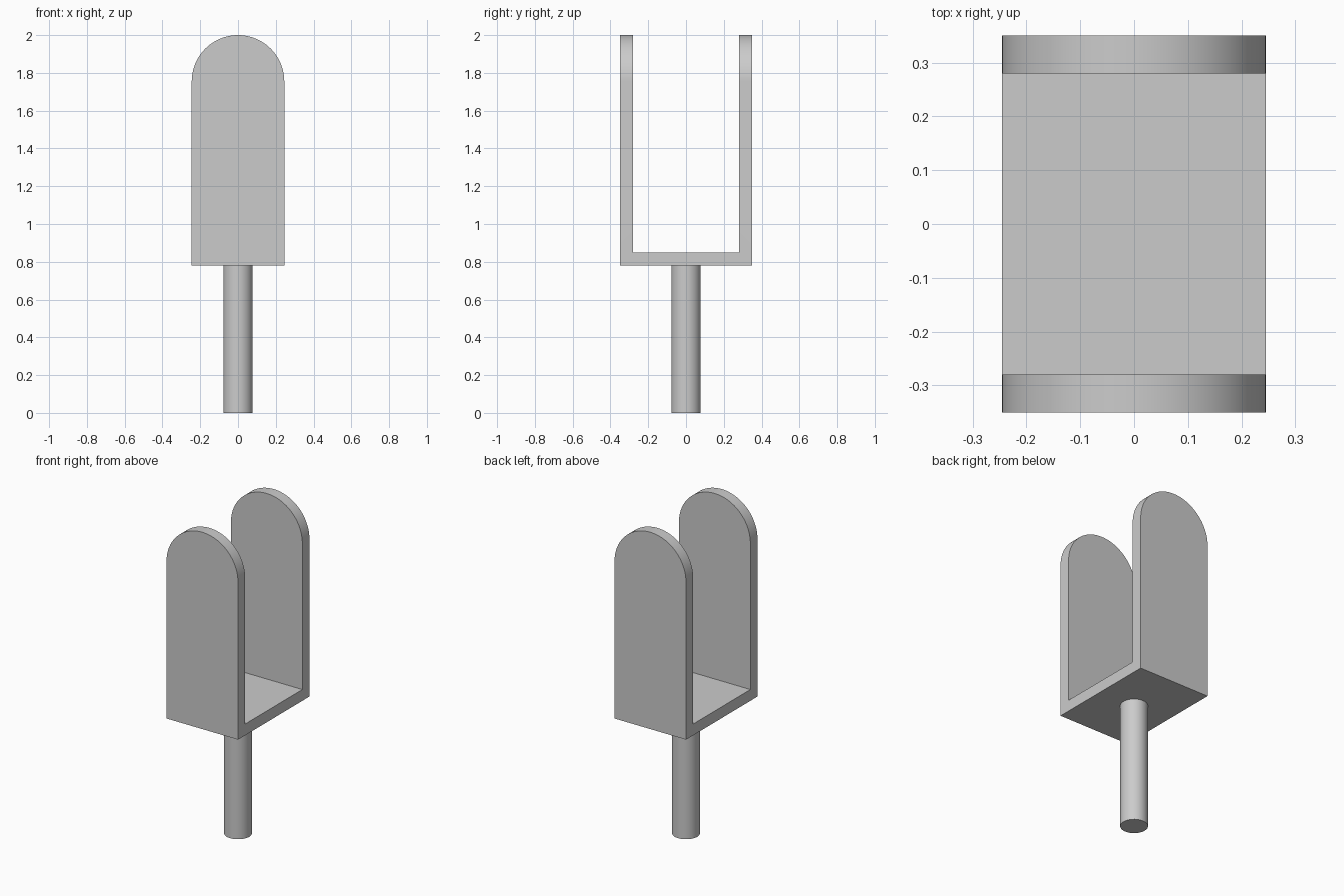
import bpy, bmesh
from math import sin, cos, pi, radians
from mathutils import Vector

cube = bpy.data.objects.get("Cube")
if cube:
    bpy.data.objects.remove(cube, do_unlink=True)

HALF_W, HALF_D, THICK = 0.245, 0.35, 0.07
BASE_Z, TOP_Z = 0.78, 2.0
STEM_R = 0.078

grey = bpy.data.materials.new("plain grey")
grey.use_nodes = True
colour = (0.6, 0.6, 0.6, 1)
grey.diffuse_color = colour
grey.node_tree.nodes["Principled BSDF"].inputs["Base Color"].default_value = colour


def prism(name, profile, sweep):
    """Extrude a closed profile along the sweep vector."""
    bm = bmesh.new()
    face = bm.faces.new([bm.verts.new(p) for p in profile])
    new = bmesh.ops.extrude_face_region(bm, geom=[face])["geom"]
    bmesh.ops.translate(bm, vec=Vector(sweep),
                        verts=[v for v in new if isinstance(v, bmesh.types.BMVert)])
    bmesh.ops.recalc_face_normals(bm, faces=bm.faces)
    mesh = bpy.data.meshes.new(name)
    bm.to_mesh(mesh)
    bm.free()
    mesh.materials.append(grey)
    obj = bpy.data.objects.new(name, mesh)
    bpy.context.collection.objects.link(obj)
    return obj


def select(obj):
    bpy.ops.object.select_all(action='DESELECT')
    obj.select_set(True)
    bpy.context.view_layer.objects.active = obj


def smooth(obj):
    select(obj)
    bpy.ops.object.shade_smooth_by_angle(angle=radians(30))


# U-shaped channel, swept wider than the finished bracket
inner, floor = HALF_D - THICK, BASE_Z + THICK
half_u = [(inner, floor), (inner, TOP_Z), (HALF_D, TOP_Z), (HALF_D, BASE_Z)]
u_shape = half_u + [(-y, z) for y, z in reversed(half_u)]
bracket = prism("fork_bracket", [(-0.4, y, z) for y, z in u_shape], (0.8, 0, 0))

# Round-topped outline that trims the channel to width
spring = TOP_Z - HALF_W
arc = [(HALF_W * cos(pi * i / 48), spring + HALF_W * sin(pi * i / 48)) for i in range(49)]
outline = [(-HALF_W, 0.5), (HALF_W, 0.5)] + arc
cutter = prism("arch_cutter", [(x, -0.5, z) for x, z in outline], (0, 1, 0))
cutter.hide_render = True

trim = bracket.modifiers.new("round_tops", 'BOOLEAN')
trim.operation = 'INTERSECT'
trim.solver = 'EXACT'
trim.object = cutter
select(bracket)
bpy.ops.object.modifier_apply(modifier=trim.name)
bpy.data.objects.remove(cutter, do_unlink=True)
smooth(bracket)

# Round stem under the bracket
circle = [(STEM_R * cos(2 * pi * i / 48), STEM_R * sin(2 * pi * i / 48), 0) for i in range(48)]
stem = prism("stem", circle, (0, 0, BASE_Z))
smooth(stem)
